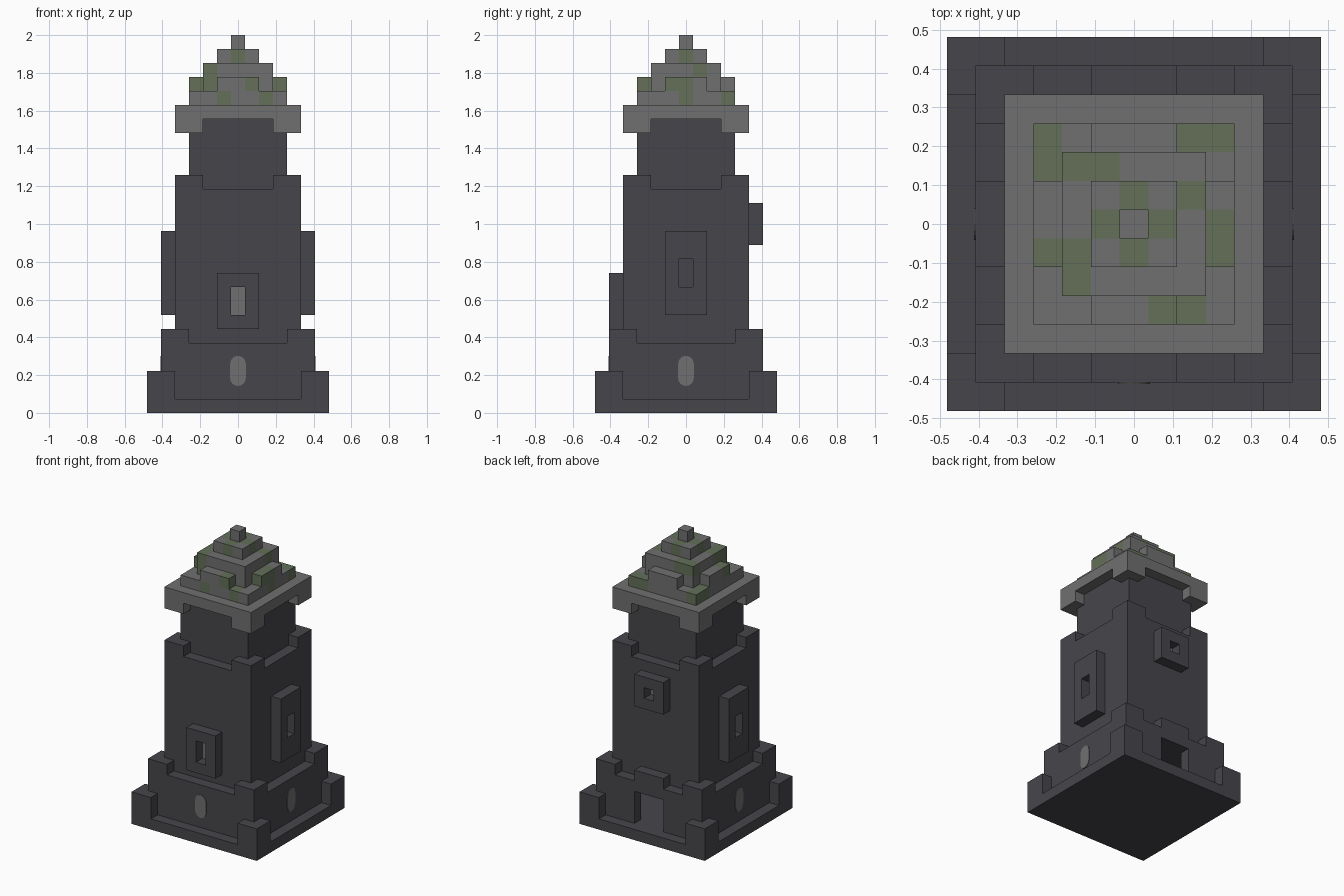
import bpy
import bmesh
import math
from mathutils import Matrix

if "Cube" in bpy.data.objects:
    bpy.data.objects.remove(bpy.data.objects["Cube"], do_unlink=True)

U = 2 / 27  # edge length of one building block


def material(name, rgb):
    m = bpy.data.materials.new(name)
    m.use_nodes = True
    m.diffuse_color = (*rgb, 1)
    bsdf = m.node_tree.nodes["Principled BSDF"]
    bsdf.inputs["Base Color"].default_value = (*rgb, 1)
    bsdf.inputs["Roughness"].default_value = 0.9
    return m


DARK = material("dark stone", (0.062, 0.060, 0.069))
GREY = material("grey stone", (0.160, 0.160, 0.160))
MOSS = material("moss", (0.125, 0.160, 0.098))


def finish(name, bm, mats):
    mesh = bpy.data.meshes.new(name)
    bm.to_mesh(mesh)
    bm.free()
    for m in mats:
        mesh.materials.append(m)
    obj = bpy.data.objects.new(name, mesh)
    bpy.context.collection.objects.link(obj)
    return obj


def block(xs, ys, zs):
    """Cells between inclusive (low, high) limits on each axis."""
    span = lambda r: range(r[0], r[1] + 1)
    return {(x, y, z) for x in span(xs) for y in span(ys) for z in span(zs)}


def square(r, low, high):
    return block((-r, r), (-r, r), (low, high))


def ring(r, low, high):
    return square(r, low, high) - square(r - 1, low, high)


def corners(r, low, high):
    """L-shaped corner posts, two blocks long on each side."""
    return {c for c in ring(r, low, high) if min(abs(c[0]), abs(c[1])) >= r - 1}


def build(name, cells, mats, second=()):
    """Skin a set of cells; cells listed in second take the second material."""
    bm = bmesh.new()
    verts = {}
    for cell in sorted(cells):
        for axis in range(3):
            for side in (0, 1):
                near = list(cell)
                near[axis] += 2 * side - 1
                if tuple(near) in cells:
                    continue
                loop = []
                for b, c in ((0, 0), (1, 0), (1, 1), (0, 1)):
                    p = list(cell)
                    p[axis] += side
                    p[(axis + 1) % 3] += b
                    p[(axis + 2) % 3] += c
                    p = tuple(p)
                    if p not in verts:
                        verts[p] = bm.verts.new(((p[0] - .5) * U, (p[1] - .5) * U, p[2] * U))
                    loop.append(verts[p])
                face = bm.faces.new(loop if side else loop[::-1])
                face.material_index = int(cell in second)
    # merge coplanar squares into clean large faces
    bmesh.ops.dissolve_limit(bm, angle_limit=0.01, verts=bm.verts[:],
                             edges=bm.edges[:], delimit={'MATERIAL'})
    return finish(name, bm, mats)


def plate(name, angle, dist, z, w, h, rounded, mat):
    """Thin upright plate on one side of the tower; angle 0 is the front."""
    bm = bmesh.new()
    if rounded:
        r = w / 2
        pts = []
        for i in range(18):
            t = math.pi * (i % 9) / 8 + (math.pi if i > 8 else 0)
            lift = (h / 2 - r) * (1 if i < 9 else -1)
            pts.append((r * math.cos(t), r * math.sin(t) + lift))
    else:
        pts = [(w / 2, h / 2), (-w / 2, h / 2), (-w / 2, -h / 2), (w / 2, -h / 2)]
    face = bm.faces.new([bm.verts.new((x, -dist, z + k)) for x, k in pts])
    out = bmesh.ops.extrude_face_region(bm, geom=[face])["geom"]
    moved = [v for v in out if isinstance(v, bmesh.types.BMVert)]
    bmesh.ops.translate(bm, verts=moved, vec=(0, -0.004, 0))
    bmesh.ops.recalc_face_normals(bm, faces=bm.faces[:])
    bm.transform(Matrix.Rotation(angle, 4, 'Z'))
    return finish(name, bm, [mat])


def turn(cells, steps):
    for _ in range(steps):
        cells = {(-y, x, z) for x, y, z in cells}
    return cells


# Foundation with raised corners
build("foundation", square(6, 0, 0) | corners(6, 1, 2), [DARK])

# Hollow ground storey with corner posts, ceiling, lintel and rear doorway
door = block((-1, 1), (5, 5), (1, 3))
lintel = block((-1, 1), (5, 5), (5, 5))
storey = (ring(5, 1, 4) | square(4, 4, 4) | corners(5, 5, 5) | lintel) - door
build("ground_storey", storey, [DARK])

# Main shaft with battlement corners, then the narrow neck
build("tower_shaft", square(4, 5, 15) | corners(4, 16, 16), [DARK])
build("tower_neck", square(3, 16, 20), [DARK])

# Projecting window frames: quarter turns, frame limits, opening limits
for name, steps, frame, hole, glazed in (
        ("front", 0, (6, 9), (7, 8), True),
        ("right", 1, (7, 12), (9, 10), False),
        ("back", 2, (12, 14), (13, 13), True),
        ("left", 3, (7, 12), (9, 10), False)):
    cells = block((-1, 1), (-5, -5), frame) - block((0, 0), (-5, -5), hole)
    build(name + "_window_frame", turn(cells, steps), [DARK])
    angle = steps * math.pi / 2
    if glazed:
        height = hole[1] + 1 - hole[0]
        plate(name + "_window_pane", angle, 4.5 * U, (hole[0] + height / 2) * U,
              U, height * U, False, GREY)
    # Rounded slit windows on the three sides without the door
    if name != "back":
        plate(name + "_slit_window", angle, 5.5 * U, 3 * U, 1.12 * U, 2.15 * U, True, GREY)

# Eaves with drooping corners
build("roof_eaves", square(4, 21, 21) | corners(4, 20, 20), [GREY])

# Stepped roof: low step with raised middles, two upper steps, finial
middles = {c for c in ring(3, 23, 23) if min(abs(c[0]), abs(c[1])) <= 1}
roof = square(3, 22, 22) | middles | square(2, 23, 24) | square(1, 25, 25)
mossy = {(-3, 2, 22), (-3, 3, 22), (2, 3, 22), (3, 3, 22), (2, -3, 22), (-1, -3, 22),
         (3, 0, 22), (3, 0, 23), (3, -1, 23), (1, -3, 23), (-3, -1, 23), (-2, -2, 23),
         (-2, -2, 24), (-2, -1, 24), (-2, 2, 24), (-1, 2, 24), (2, 1, 24),
         (0, 1, 25), (0, -1, 25), (1, 0, 25), (-1, 0, 25)}
build("stepped_roof", roof, [GREY, MOSS], mossy)
build("roof_finial", square(0, 26, 26), [GREY])
